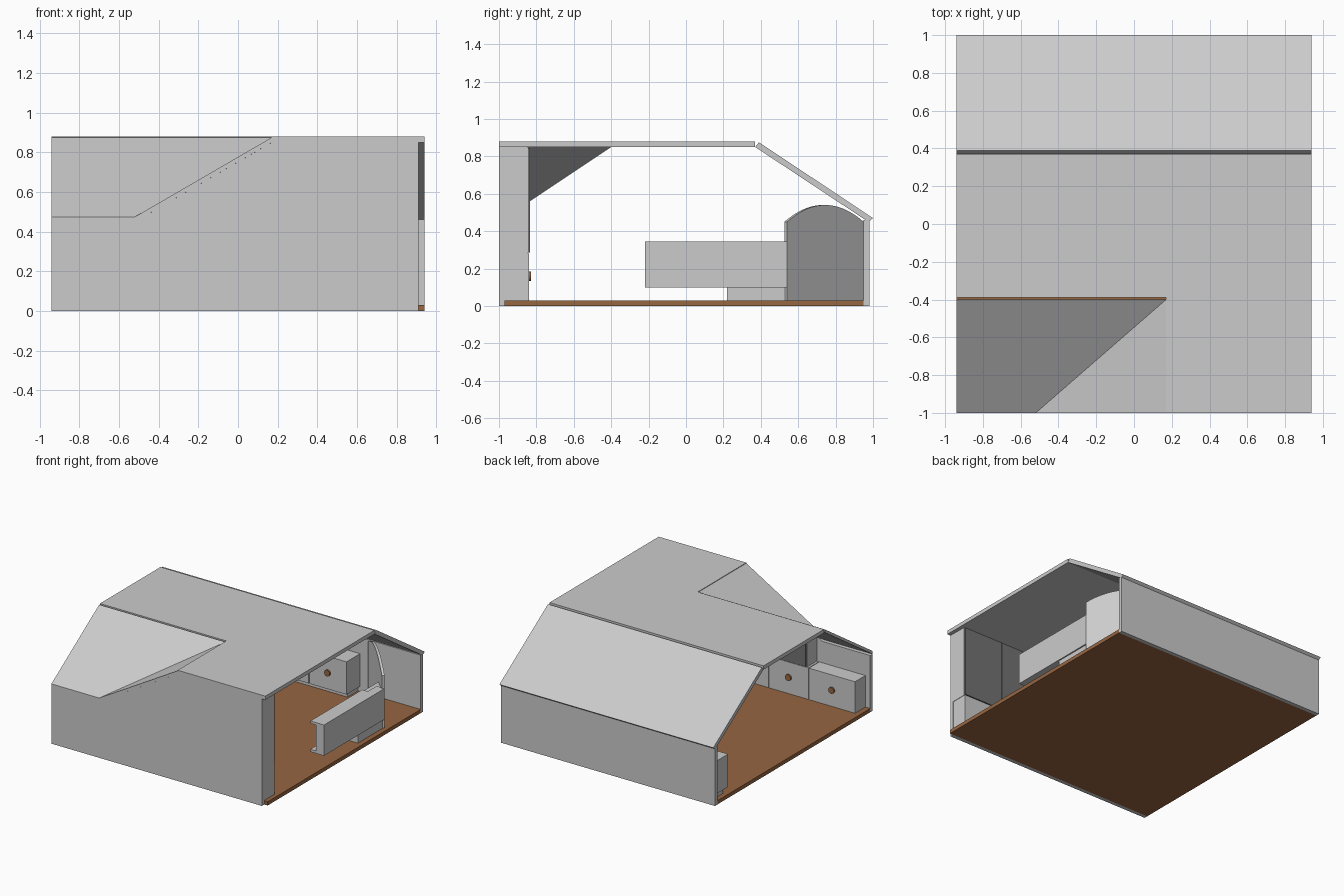
import bpy, bmesh, math
from mathutils import Vector

cube = bpy.data.objects.get("Cube")
if cube:
    bpy.data.objects.remove(cube)


def material(name, rgb):
    m = bpy.data.materials.new(name)
    m.use_nodes = True
    m.diffuse_color = (*rgb, 1)
    m.node_tree.nodes["Principled BSDF"].inputs["Base Color"].default_value = (*rgb, 1)
    return m


GREY = material("light grey", (0.6, 0.6, 0.6))
DARK = material("dark grey", (0.17, 0.17, 0.17))
BROWN = material("wood brown", (0.31, 0.133, 0.053))


def solid(name, lower, upper, mat):
    """Closed solid between two matching outlines."""
    bm = bmesh.new()
    a = [bm.verts.new(p) for p in lower]
    b = [bm.verts.new(p) for p in upper]
    bm.faces.new(a)
    bm.faces.new(b)
    for i in range(len(a)):
        j = (i + 1) % len(a)
        bm.faces.new((a[i], a[j], b[j], b[i]))
    bmesh.ops.recalc_face_normals(bm, faces=bm.faces)
    mesh = bpy.data.meshes.new(name)
    bm.to_mesh(mesh)
    bm.free()
    mesh.materials.append(mat)
    obj = bpy.data.objects.new(name, mesh)
    bpy.context.scene.collection.objects.link(obj)
    return obj


def box(name, x, y, z, mat=GREY):
    plan = [(x[0], y[0]), (x[1], y[0]), (x[1], y[1]), (x[0], y[1])]
    return solid(name, [(*p, z[0]) for p in plan], [(*p, z[1]) for p in plan], mat)


def sheet(name, plan, height, thick, mat=GREY):
    """Roof sheet: plan outline lifted to a height rule for its top."""
    return solid(name, [(x, y, height(x, y) - thick) for x, y in plan],
                 [(x, y, height(x, y)) for x, y in plan], mat)


def upright(name, profile, y, mat=GREY):
    """Front-facing profile in x and z, extruded along y."""
    return solid(name, [(x, y[0], z) for x, z in profile],
                 [(x, y[1], z) for x, z in profile], mat)


def knob(name, x, y, z, mat=BROWN):
    bpy.ops.mesh.primitive_cylinder_add(vertices=20, radius=0.025, depth=0.014,
                                        location=(x, y, z), rotation=(math.pi / 2, 0, 0))
    obj = bpy.context.object
    obj.name = name
    obj.data.materials.append(mat)


W = 0.94
EAVE, TOP = 0.47, 0.88

# Floor and outer walls
box("floor", (-W, W), (-0.97, 0.95), (0, 0.03), BROWN)
upright("front_wall", [(-W, 0), (0.91, 0), (0.91, 0.85), (0.17, 0.85),
                       (-0.52, 0.45), (-W, 0.45)], (-1, -0.97))
box("back_wall", (-W, W), (0.95, 0.98), (0, 0.46))

# Roof: flat part, back slope, front slope and the valley piece beside it
sheet("flat_roof", [(-W, -0.39), (0.17, -0.39), (0.17, -1), (W, -1), (W, 0.37), (-W, 0.37)],
      lambda x, y: TOP, 0.03)
rake = [(0.37, 0.85), (0.39, 0.875), (1, EAVE), (0.975, 0.45)]
solid("back_slope", [(-W, y, z) for y, z in rake], [(W, y, z) for y, z in rake], GREY)
sheet("front_slope", [(-W, -1), (-0.52, -1), (0.17, -0.4), (-W, -0.4)],
      lambda x, y: EAVE + 0.005 + (y + 1) * 0.667, 0.025)
sheet("valley_slope", [(-0.52, -1), (0.17, -1), (0.17, -0.4)],
      lambda x, y: EAVE + 0.005 + (x + 0.52) * 0.58, 0.025)

# Low drawers along the front wall
edges = [-0.9] + [-0.49 + 0.35 * i for i in range(5)]
for i, (a, b) in enumerate(zip(edges, edges[1:])):
    box(f"front_drawer_{i}", (a + 0.003, b - 0.003), (-0.97, -0.84), (0.03, 0.28))
    knob(f"front_knob_{i}", (a + b) / 2, -0.835, 0.16)

# Tall cupboard above the drawers, cut to the roof line
upright("cupboard_body", [(-0.47, 0.28), (0.91, 0.28), (0.91, 0.85), (0.17, 0.85),
                          (-0.47, 0.475)], (-0.97, -0.845))


def ceiling(x):
    return min(0.845, max(0.555, 0.44 + (x + 0.52) * 0.58))


for i, (a, b) in enumerate(zip(edges[1:], edges[2:])):
    a, b = max(a, -0.47) + 0.003, b - 0.003
    steps = [b + (a - b) * k / 6 for k in range(7)]
    upright(f"cupboard_door_{i}", [(a, 0.285), (b, 0.285)] + [(x, ceiling(x)) for x in steps],
            (-0.845, -0.835), DARK)

# Low cabinets along the back wall, on a recessed plinth
box("back_plinth", (-0.9, 0.39), (0.82, 0.95), (0.03, 0.07))
for i in range(4):
    a = -0.92 + i * 0.3325
    box(f"back_cabinet_{i}", (a + 0.003, a + 0.33), (0.78, 0.95), (0.07, 0.33))
    knob(f"back_knob_{i}", a + 0.166, 0.775, 0.2)

# Low shelf unit on the open side
box("shelf_back", (0.84, 0.91), (-0.22, 0.54), (0.1, 0.345))
box("shelf_top", (0.79, 0.91), (-0.22, 0.43), (0.325, 0.345))
box("shelf_bottom", (0.79, 0.91), (-0.22, 0.54), (0.1, 0.12))
box("shelf_foot", (0.81, 0.9), (0.22, 0.54), (0.03, 0.1))
corner = [(0.79, 0.43), (0.91, 0.43), (0.91, 0.54), (0.79, 0.66)]
sheet("corner_shelf", corner, lambda x, y: 0.33, 0.23)

# Arched screen standing diagonally across the corner
start, end = Vector((0.91, 0.54, 0)), Vector((0.5, 0.95, 0))
arch = [start + Vector((0, 0, 0.03)), end + Vector((0, 0, 0.03))]
for k in range(17):
    t = 1 - k / 16
    arch.append(start.lerp(end, t) + Vector((0, 0, 0.45 + 0.36 * t * (1 - t))))
inward = Vector((-0.014, -0.014, 0))
solid("arched_screen", arch, [p + inward for p in arch], GREY)
